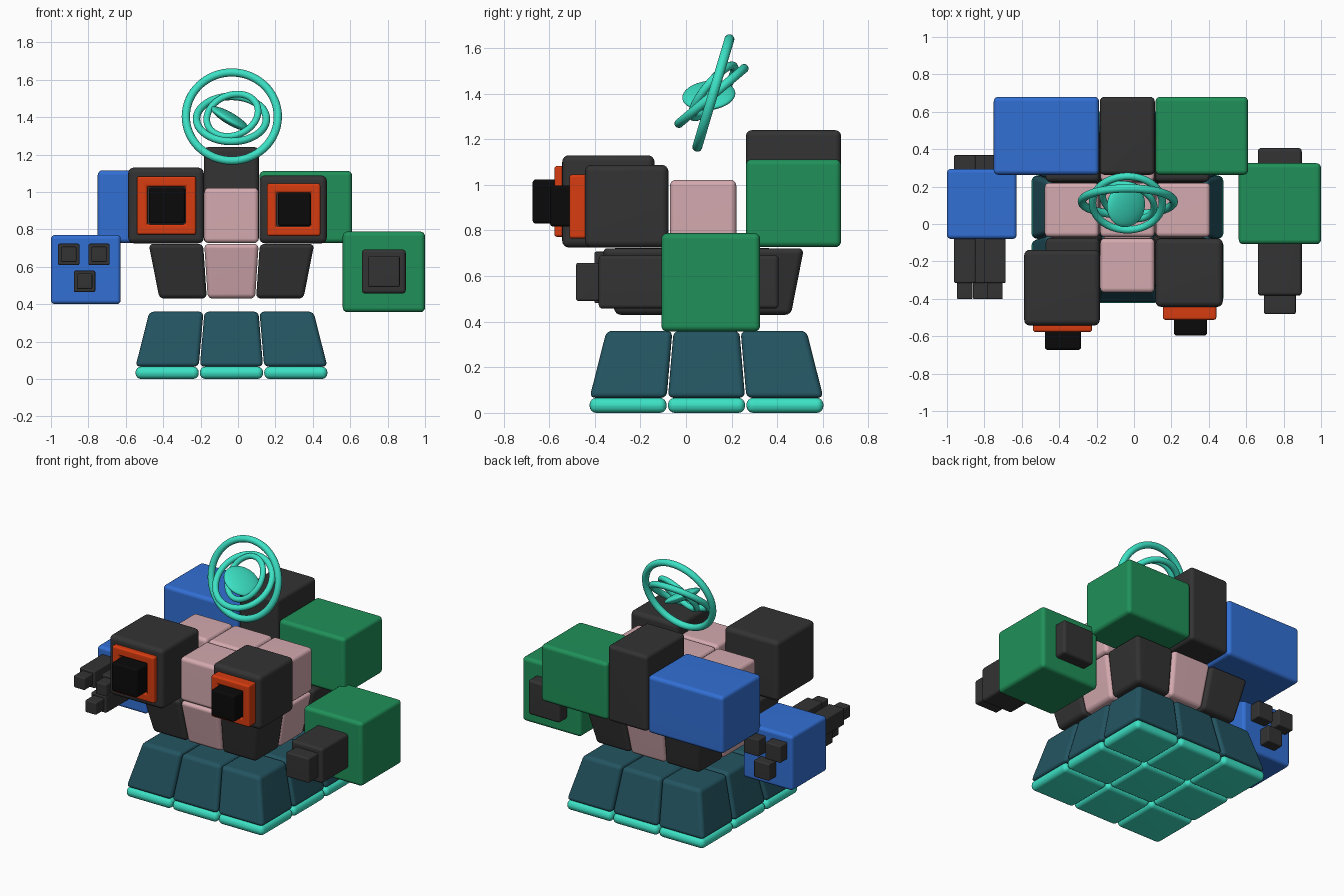
import bpy, bmesh, math
from mathutils import Vector

if "Cube" in bpy.data.objects:
    bpy.data.objects.remove(bpy.data.objects["Cube"])

COLOURS = {
    "blue": (0.032, 0.16, 0.66), "green": (0.014, 0.28, 0.10), "pink": (0.66, 0.40, 0.43),
    "dark": (0.033, 0.033, 0.033), "black": (0.003, 0.003, 0.003), "orange": (0.68, 0.045, 0.005),
    "deep_teal": (0.017, 0.09, 0.12), "mint": (0.045, 0.76, 0.56),
}
MATS = {}
for key, rgb in COLOURS.items():
    MATS[key] = bpy.data.materials.new(key)
    MATS[key].diffuse_color = (*rgb, 1)


def add_object(name, bm, colour):
    bmesh.ops.recalc_face_normals(bm, faces=bm.faces)
    me = bpy.data.meshes.new(name)
    bm.to_mesh(me)
    bm.free()
    me.shade_smooth()
    me.materials.append(MATS[colour])
    ob = bpy.data.objects.new(name, me)
    bpy.context.collection.objects.link(ob)
    return ob


def block(name, colour, x, y, z, bevel=0.025, warp=None, gap=0.0):
    """Rounded box between the given (min, max) ranges; warp tapers it before rounding."""
    bm = bmesh.new()
    bmesh.ops.create_cube(bm, size=1)
    for v in bm.verts:
        v.co = Vector([(r[0] + r[1]) / 2 + v.co[i] * (r[1] - r[0] - (gap if i < 2 else 0))
                       for i, r in enumerate((x, y, z))])
        if warp:
            v.co = warp(v.co)
    bmesh.ops.bevel(bm, geom=bm.edges[:], offset=bevel, segments=4, profile=0.5, affect='EDGES')
    ob = add_object(name, bm, colour)
    ob.modifiers.new("flat_faces", 'WEIGHTED_NORMAL')
    return ob


def layer(name, colour_of, centre, pitch, z, low=1.0, high=1.0, bevel=0.025, skip=()):
    """3 x 3 layer of cells, scaled by low at the bottom and high at the top."""
    cx, cy = centre

    def warp(p):
        s = low + (high - low) * (p.z - z[0]) / (z[1] - z[0])
        return Vector((cx + (p.x - cx) * s, cy + (p.y - cy) * s, p.z))

    for i in (-1, 0, 1):
        for j in (-1, 0, 1):
            if (i, j) in skip:
                continue
            x0, y0 = cx + (i - 0.5) * pitch, cy + (j - 0.5) * pitch
            block(f"{name}_{i + 1}_{j + 1}", colour_of(i, j), (x0, x0 + pitch), (y0, y0 + pitch),
                  z, bevel, warp, 0.006)


def frame(name, colour, x, z, y, width):
    """Rounded square frame facing the front."""
    bm = bmesh.new()
    rings = []
    for inset, depth in ((0, y[0]), (width, y[0]), (width, y[1]), (0, y[1])):
        rings.append([bm.verts.new((px, depth, pz)) for px, pz in (
            (x[0] + inset, z[0] + inset), (x[1] - inset, z[0] + inset),
            (x[1] - inset, z[1] - inset), (x[0] + inset, z[1] - inset))])
    for a in range(4):
        for k in range(4):
            r, s, m = rings[a], rings[(a + 1) % 4], (k + 1) % 4
            bm.faces.new((r[k], r[m], s[m], s[k]))
    bm.normal_update()
    edges = [e for e in bm.edges if e.calc_face_angle(0) > 0.5]
    bmesh.ops.bevel(bm, geom=edges, offset=0.012, segments=3, profile=0.5, affect='EDGES')
    add_object(name, bm, colour).modifiers.new("flat_faces", 'WEIGHTED_NORMAL')


def ring(name, centre, radius, tube, normal):
    bpy.ops.mesh.primitive_torus_add(major_radius=radius, minor_radius=tube, major_segments=64,
                                     minor_segments=14, location=centre)
    ob = bpy.context.object
    ob.name = name
    ob.rotation_euler = Vector(normal).to_track_quat('Z', 'Y').to_euler()
    ob.data.materials.append(MATS["mint"])
    bpy.ops.object.shade_smooth()


# Base: glowing pads and tapered skirt
layer("hover_pad", lambda i, j: "mint", (-0.035, 0.09), 0.344, (0.0, 0.066), bevel=0.03)
layer("skirt", lambda i, j: "deep_teal", (-0.035, 0.09), 0.344, (0.066, 0.36), high=0.855)

# Torso: lower layer with dark corners, upper layer with pink cells
layer("lower_torso", lambda i, j: "dark" if i * j else "pink", (-0.035, 0.075), 0.297,
      (0.43, 0.722), low=0.87)
layer("upper_torso", lambda i, j: "pink", (-0.035, 0.075), 0.297, (0.727, 1.022),
      skip=[(-1, -1), (1, -1), (-1, 1), (0, 1), (1, 1)])

# Back blocks
block("back_left_block", "blue", (-0.75, -0.187), (0.263, 0.68), (0.727, 1.115))
block("back_centre_block", "dark", (-0.183, 0.111), (0.263, 0.68), (0.727, 1.24))
block("back_right_block", "green", (0.115, 0.61), (0.263, 0.68), (0.727, 1.112))

# Eyes: housing, orange frame and lens
block("left_eye_housing", "dark", (-0.587, -0.183), (-0.543, -0.138), (0.725, 1.13), 0.03)
frame("left_eye_frame", "orange", (-0.54, -0.225), (0.772, 1.083), (-0.577, -0.53), 0.055)
block("left_eye_lens", "black", (-0.477, -0.283), (-0.673, -0.5), (0.83, 1.024), 0.015)
block("right_eye_housing", "dark", (0.115, 0.475), (-0.443, -0.077), (0.725, 1.088), 0.03)
frame("right_eye_frame", "orange", (0.155, 0.44), (0.765, 1.045), (-0.512, -0.43), 0.05)
block("right_eye_lens", "black", (0.214, 0.39), (-0.597, -0.42), (0.817, 0.997), 0.015)

# Left hand with three fingers
block("left_hand", "blue", (-1.0, -0.627), (-0.08, 0.295), (0.4, 0.77), 0.022)
for n, (fx, fz) in enumerate(((-0.905, 0.666), (-0.743, 0.666), (-0.82, 0.522))):
    for part, h, y in (("finger", 0.057, (-0.315, 0.368)), ("fingertip", 0.041, (-0.402, -0.3))):
        block(f"left_{part}_{n + 1}", "dark", (fx - h, fx + h), y, (fz - h, fz + h), 0.008)

# Right hand with barrel
block("right_hand", "green", (0.56, 1.0), (-0.108, 0.325), (0.357, 0.788), 0.025)
block("right_barrel", "dark", (0.662, 0.897), (-0.383, 0.406), (0.457, 0.692), 0.018)
block("right_barrel_tip", "dark", (0.695, 0.865), (-0.482, -0.36), (0.491, 0.658), 0.01)

# Floating head: three rings around a flattened core
ring("outer_ring", (-0.033, 0.12, 1.403), 0.246, 0.022, (0, -math.cos(0.29), math.sin(0.29)))
ring("middle_ring", (-0.035, 0.112, 1.39), 0.187, 0.02, (0, -math.sin(0.70), math.cos(0.70)))
ring("inner_ring", (-0.03, 0.12, 1.41), 0.142, 0.018, (-0.25, -0.75, 0.6))
bpy.ops.mesh.primitive_uv_sphere_add(segments=40, ring_count=20, radius=1,
                                     location=(-0.043, 0.1, 1.392))
core = bpy.context.object
core.name = "head_core"
core.scale = (0.117, 0.117, 0.03)
core.rotation_euler = Vector((0.5, -0.1, 0.85)).to_track_quat('Z', 'Y').to_euler()
core.data.materials.append(MATS["mint"])
bpy.ops.object.shade_smooth()

for m in bpy.data.materials:
    if m.users and not m.is_grease_pencil:
        m.use_nodes = True
        m.node_tree.nodes["Principled BSDF"].inputs["Base Color"].default_value = m.diffuse_color
